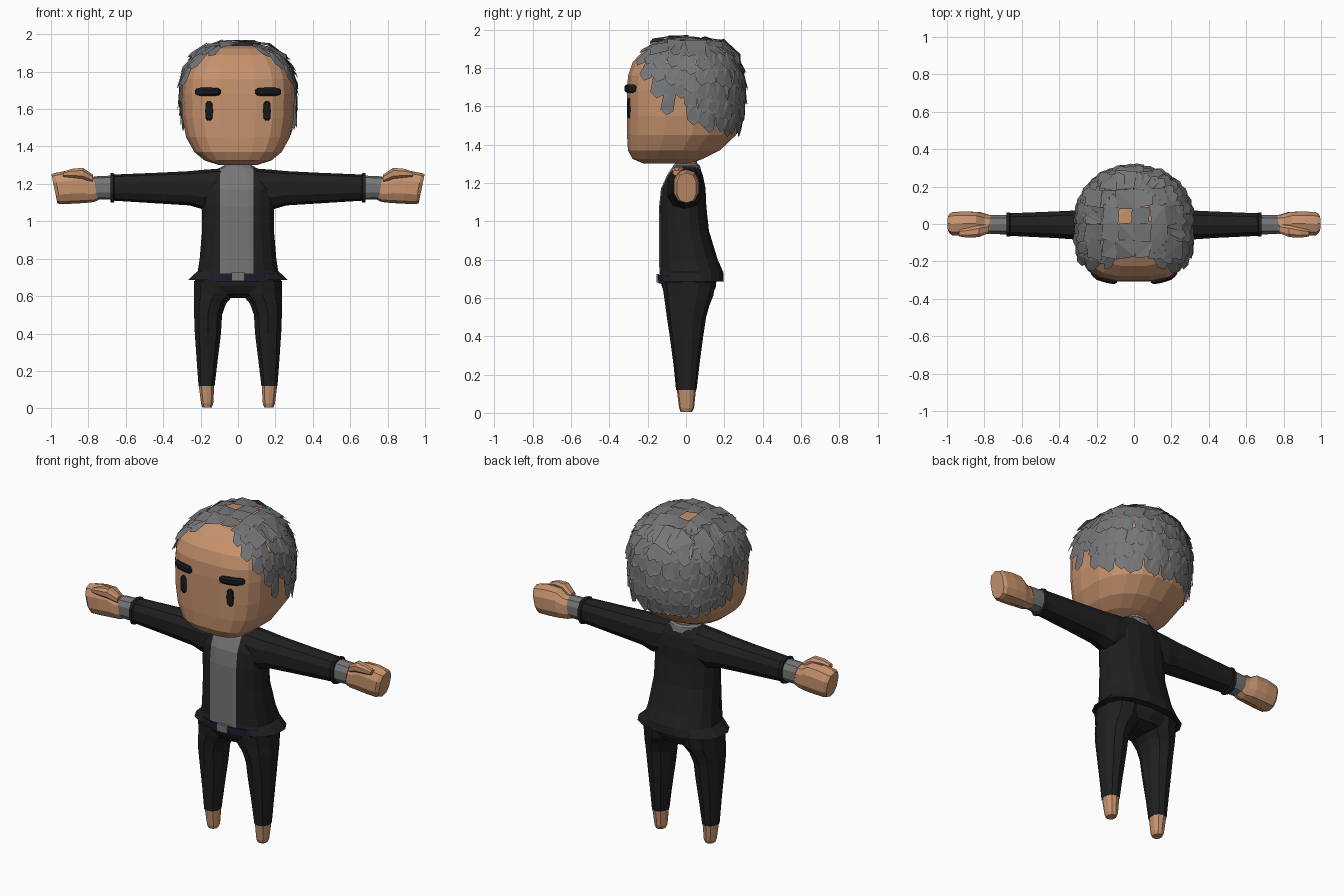
import bpy, bmesh, math, random
from mathutils import Vector
from mathutils.bvhtree import BVHTree

if "Cube" in bpy.data.objects:
    bpy.data.objects.remove(bpy.data.objects["Cube"])

random.seed(4)


def material(name, rgb):
    m = bpy.data.materials.new(name)
    m.diffuse_color = (*rgb, 1)
    m.use_nodes = True
    m.node_tree.nodes["Principled BSDF"].inputs["Base Color"].default_value = m.diffuse_color
    return m


SKIN = material("skin", (0.57, 0.29, 0.155))
SUIT = material("black_suit", (0.014, 0.014, 0.014))
GREY = material("grey_shirt", (0.18, 0.18, 0.185))
HAIR = material("grey_hair", (0.18, 0.182, 0.188))
NAVY = material("navy_belt", (0.014, 0.012, 0.028))
INK = material("black_features", (0.009, 0.010, 0.012))


def spow(v, e):
    return math.copysign(abs(v) ** (2 / e), v)


def ring_z(z, rx, yf, yb, cx=0, n=12, ef=2.3, eb=2.2):
    """Horizontal section: half width, front and back depth."""
    cy, ry, pts = (yf + yb) / 2, (yb - yf) / 2, []
    for i in range(n):
        a = math.tau * (i + 0.5) / n
        e = ef if math.sin(a) < 0 else eb
        pts.append(Vector((cx + rx * spow(math.cos(a), e), cy + ry * spow(math.sin(a), e), z)))
    return pts


def ring_x(x, z0, z1, y0, y1, n=10, e=2.5, lean=0.0):
    """Upright section across the x axis; lean shifts the top outward."""
    pts = []
    for i in range(n):
        a = math.tau * (i + 0.5) / n
        c, s = spow(math.cos(a), e), spow(math.sin(a), e)
        pts.append(Vector((x + lean * s, (y0 + y1) / 2 + (y1 - y0) / 2 * c, (z0 + z1) / 2 + (z1 - z0) / 2 * s)))
    return pts


def finish(name, bm, mats, fix=True):
    if fix:
        bmesh.ops.recalc_face_normals(bm, faces=bm.faces[:])
    me = bpy.data.meshes.new(name)
    bm.to_mesh(me)
    bm.free()
    for m in mats:
        me.materials.append(m)
    ob = bpy.data.objects.new(name, me)
    bpy.context.collection.objects.link(ob)
    return ob


def loft_bm(rings, caps=True):
    bm = bmesh.new()
    rows = [[bm.verts.new(p) for p in r] for r in rings]
    n = len(rows[0])
    for a, b in zip(rows, rows[1:]):
        for i in range(n):
            bm.faces.new((a[i], a[(i + 1) % n], b[(i + 1) % n], b[i]))
    if caps:
        bm.faces.new(rows[0])
        bm.faces.new(rows[-1])
    return bm


def loft(name, rings, mat):
    return finish(name, loft_bm(rings), [mat])


def lerp_table(table, v):
    for (a, p), (b, q) in zip(table, table[1:]):
        if v <= b:
            return p + (q - p) * (v - a) / (b - a)
    return table[-1][1]


# Head
head_rows = [(1.30, .10, -.22, .02), (1.325, .18, -.28, .09), (1.37, .235, -.305, .18),
             (1.45, .28, -.31, .265), (1.55, .30, -.31, .295), (1.68, .305, -.31, .30),
             (1.76, .30, -.305, .295), (1.83, .275, -.28, .275), (1.89, .225, -.225, .235),
             (1.925, .16, -.165, .18), (1.94, .08, -.08, .09)]
head_bm = loft_bm([ring_z(*r, n=20, ef=3.2, eb=2.2) for r in head_rows])
bmesh.ops.recalc_face_normals(head_bm, faces=head_bm.faces[:])
tree = BVHTree.FromBMesh(head_bm)
finish("head", head_bm, [SKIN])
loft("neck", [ring_z(1.24, .065, -.06, .06), ring_z(1.33, .065, -.06, .06)], SKIN)
loft("collar", [ring_z(1.25, .11, -.085, .085), ring_z(1.29, .095, -.07, .075),
                ring_z(1.30, .075, -.06, .065)], GREY)


def face_y(x, z):
    return tree.ray_cast(Vector((x, -1, z)), Vector((0, 1, 0)))[0].y


# Eyes and brows
for s, side in ((1, "left"), (-1, "right")):
    eye = []
    for dz, k in ((-.052, .45), (-.038, .9), (0, 1), (.038, .9), (.052, .45)):
        y = face_y(s * .155, 1.59)
        eye.append(ring_z(1.59 + dz, .022 * k, y - .014 * k, y + .015, cx=s * .155, n=8))
    loft(side + "_eye", eye, INK)
    brow = []
    for x, k in ((.092, .4), (.105, .9), (.15, 1), (.2, 1), (.22, .8), (.23, .4)):
        y = face_y(s * x, 1.69)
        brow.append(ring_x(s * x, 1.692 - .024 * k, 1.692 + .024 * k, y - .02 * k, y + .02, n=8))
    loft(side + "_brow", brow, INK)

# Hair: overlapping shingles around the sides and back, a patchwork on the crown
CENTRE = Vector((0, 0, 1.62))
hairline = [(0, 120), (45, 118), (70, 113), (86, 108), (96, 82), (101, 84), (108, 108),
            (117, 78), (128, 68), (140, 50), (160, 33), (180, 29)]


def on_head(az, phi, off):
    a, p = math.radians(az), math.radians(phi)
    d = Vector((math.sin(a) * math.sin(p), math.cos(a) * math.sin(p), math.cos(p)))
    hit, nor, _, _ = tree.ray_cast(CENTRE, d)
    return hit + d * off


def plate(bm, pts):
    f = bm.faces.new([bm.verts.new(p) for p in pts])
    f.normal_update()
    if f.normal.dot(f.calc_center_median() - CENTRE) < 0:
        f.normal_flip()
    bmesh.ops.triangulate(bm, faces=[f])


bm = bmesh.new()
LOCKS, START = 36, 33
step = 360 / LOCKS
for k in range(LOCKS):
    az = -180 + step * (k + 0.5)
    end = lerp_table(hairline, abs(az))
    rows = max(1, round((end - START) / 14))
    if end < START + 6:
        continue
    for r in range(rows):
        p0 = START + (end - START) * r / rows - 3
        p1 = START + (end - START) * (r + 1) / rows + random.uniform(-1, 2)
        w, sw = step * .56, random.uniform(-2.5, 2.5)
        lift = random.uniform(.016, .03)
        plate(bm, [on_head(az - w, p0, .009), on_head(az, p0, .015), on_head(az + w, p0, .009),
                   on_head(az + w + sw, p1 - 3, lift * .8), on_head(az + sw, p1 + 2, lift),
                   on_head(az - w + sw, p1 - 1, lift * .7)])


def on_crown(x, y, off):
    hit, nor, _, _ = tree.ray_cast(Vector((x, y, 3)), Vector((0, 0, -1)))
    return hit + (hit - CENTRE).normalized() * off


for i in range(6):
    for j in range(5):
        x, y = -.2 + .08 * i, -.125 + .085 * j
        if math.hypot(x, y) > .27 or (i, j) in ((2, 2), (4, 4)):
            continue
        jit = [random.uniform(-.012, .012) for _ in range(4)]
        off = [random.uniform(.014, .034) for _ in range(4)]
        plate(bm, [on_crown(x + sx * .044 + jit[q], y + sy * .047 + jit[3 - q], off[q])
                   for q, (sx, sy) in enumerate(((-1, -1), (1, -1), (1, 1), (-1, 1)))])
finish("hair", bm, [HAIR], fix=False)

# Jacket with a shirt panel down the front
torso = [(.685, .272, -.14, .20), (.735, .218, -.142, .197), (.80, .208, -.142, .168),
         (.95, .195, -.142, .122), (1.08, .195, -.142, .108), (1.17, .195, -.132, .104),
         (1.24, .17, -.10, .09), (1.285, .10, -.07, .07)]
bm = loft_bm([ring_z(*r, n=16, ef=2.6, eb=2.3) for r in torso])
for x in (-.095, .082):
    bmesh.ops.bisect_plane(bm, geom=bm.verts[:] + bm.edges[:] + bm.faces[:],
                           plane_co=(x, 0, 0), plane_no=(1, 0, 0))
bmesh.ops.recalc_face_normals(bm, faces=bm.faces[:])
for f in bm.faces:
    c = f.calc_center_median()
    f.material_index = int(-.095 < c.x < .082 and c.y < -.03 and f.normal.z > -.5)
finish("jacket", bm, [SUIT, GREY])

# Belt and buckle
loft("belt", [ring_z(.675, .215, -.146, .15, n=16, ef=2.6), ring_z(.72, .215, -.148, .15, n=16, ef=2.6)], NAVY)
loft("buckle", [ring_z(z, .04, -.156, -.14, n=4, ef=6, eb=6) for z in (.68, .725)], GREY)

# Hips
loft("hips", [ring_z(.59, .06, -.05, .08, n=14), ring_z(.61, .17, -.10, .135, n=14),
              ring_z(.655, .232, -.125, .155, n=14), ring_z(.70, .235, -.135, .16, n=14)], SUIT)

for s, side in ((1, "left"), (-1, "right")):
    # Trouser leg and bare foot
    leg = [(.12, .168, .045, -.052, .055), (.25, .165, .058, -.065, .07), (.4, .161, .073, -.085, .09),
           (.5, .16, .078, -.10, .105), (.56, .15, .09, -.108, .122), (.61, .128, .112, -.115, .142),
           (.68, .122, .118, -.125, .155)]
    loft(side + "_trouser_leg", [ring_z(z, rx, a, b, cx=s * cx, n=10) for z, cx, rx, a, b in leg], SUIT)
    foot = [(.005, .165, .026, -.028, .032), (.025, .165, .034, -.036, .042), (.121, .168, .043, -.048, .052)]
    loft(side + "_foot", [ring_z(z, rx, a, b, cx=s * cx, n=10) for z, cx, rx, a, b in foot], SKIN)

    # Sleeve, cuff, fist and thumb
    sleeve = [(.08, 1.08, 1.283, -.10, .085), (.19, 1.065, 1.275, -.10, .085), (.26, 1.085, 1.268, -.09, .078),
              (.42, 1.095, 1.26, -.078, .07), (.66, 1.11, 1.25, -.066, .06), (.665, 1.10, 1.257, -.07, .064),
              (.682, 1.10, 1.257, -.07, .064)]
    loft(side + "_sleeve", [ring_x(s * x, *r) for x, *r in sleeve], SUIT)
    loft(side + "_cuff", [ring_x(s * .66, 1.115, 1.245, -.058, .052),
                          ring_x(s * .762, 1.117, 1.24, -.056, .05, lean=s * .01)], GREY)
    fist = [(.745, 1.122, 1.235, -.05, .045), (.785, 1.103, 1.24, -.055, .052), (.83, 1.098, 1.27, -.06, .066),
            (.90, 1.094, 1.27, -.066, .07), (.965, 1.092, 1.258, -.064, .066), (.982, 1.096, 1.252, -.05, .055)]
    loft(side + "_fist", [ring_x(s * x, *r, lean=s * .016) for x, *r in fist], SKIN)
    thumb = [(.775, 1.205, 1.25, -.05, .0), (.83, 1.225, 1.288, -.072, -.005),
             (.89, 1.232, 1.282, -.075, -.02), (.935, 1.238, 1.265, -.068, -.03)]
    loft(side + "_thumb", [ring_x(s * x, *r, n=8) for x, *r in thumb], SKIN)
